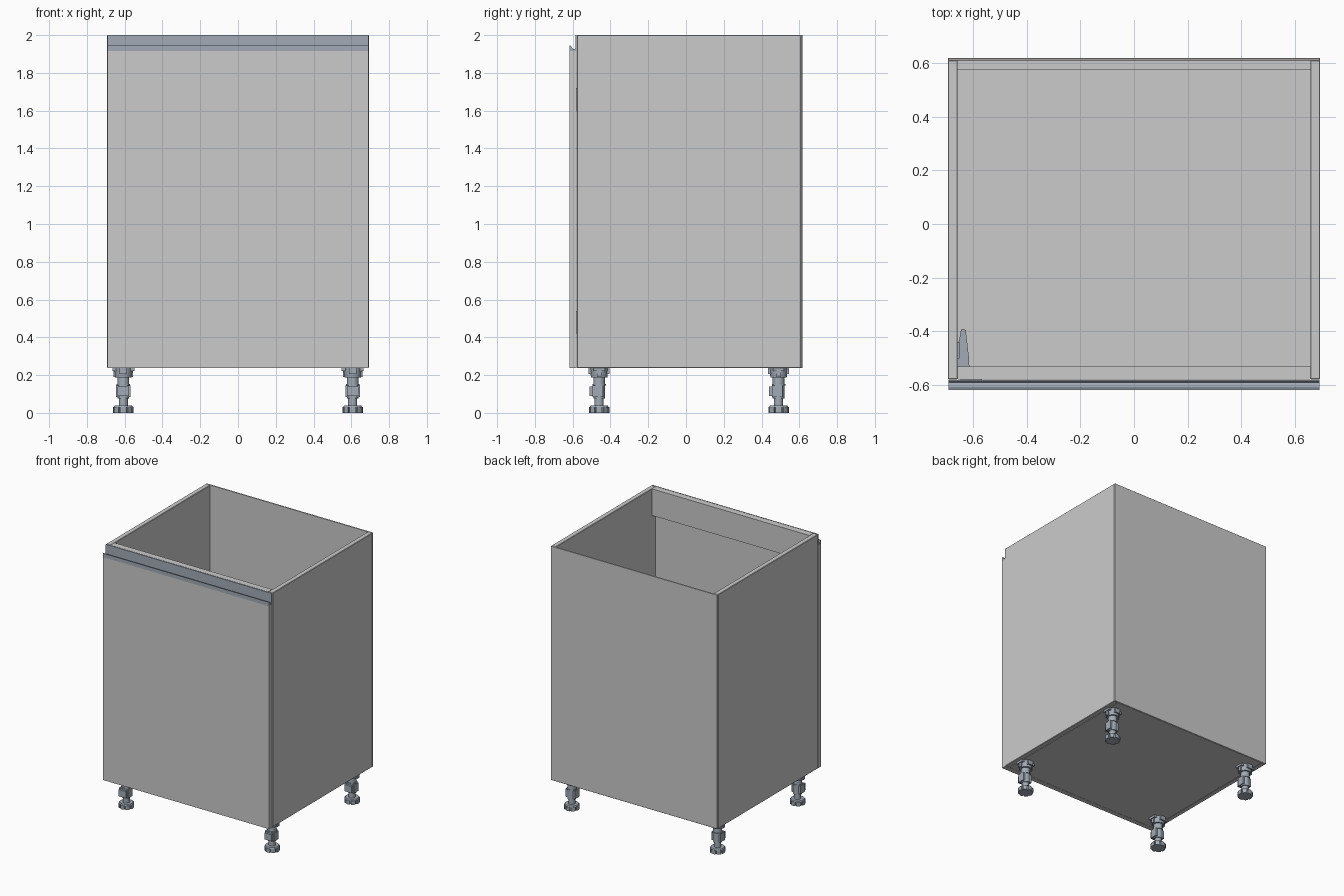
import bpy, bmesh, math
from mathutils import Matrix

if "Cube" in bpy.data.objects:
    bpy.data.objects.remove(bpy.data.objects["Cube"])

metal = bpy.data.materials.new("blue_grey_metal")
metal.diffuse_color = (0.36, 0.41, 0.47, 1)
metal.use_nodes = True
metal.node_tree.nodes["Principled BSDF"].inputs["Base Color"].default_value = metal.diffuse_color


def finish(name, bm, mat=None, smooth=False):
    bmesh.ops.recalc_face_normals(bm, faces=bm.faces)
    me = bpy.data.meshes.new(name)
    bm.to_mesh(me)
    bm.free()
    ob = bpy.data.objects.new(name, me)
    bpy.context.collection.objects.link(ob)
    if mat:
        me.materials.append(mat)
    if smooth:
        bpy.context.view_layer.objects.active = ob
        ob.select_set(True)
        bpy.ops.object.shade_smooth_by_angle(angle=math.radians(35))
        ob.select_set(False)
    return ob


def add_box(bm, x0, x1, y0, y1, z0, z1):
    m = Matrix.Translation(((x0 + x1) / 2, (y0 + y1) / 2, (z0 + z1) / 2))
    bmesh.ops.create_cube(bm, size=1, matrix=m @ Matrix.Diagonal((x1 - x0, y1 - y0, z1 - z0, 1)))


def box(name, *dims, mat=None, bevel=0):
    bm = bmesh.new()
    add_box(bm, *dims)
    if bevel:
        bmesh.ops.bevel(bm, geom=bm.edges[:], offset=bevel, segments=1, affect='EDGES')
    return finish(name, bm, mat)


def add_cyl(bm, r1, r2, z0, z1, n=24, x=0, y=0):
    bmesh.ops.create_cone(bm, cap_ends=True, segments=n, radius1=r1, radius2=r2, depth=z1 - z0,
                          matrix=Matrix.Translation((x, y, (z0 + z1) / 2)))


def add_prism(bm, pts, to3d, a, b):
    # extrude a 2D outline between two positions along the third axis
    f = bm.faces.new([bm.verts.new(to3d(p, a)) for p in pts])
    ext = bmesh.ops.extrude_face_region(bm, geom=[f])
    for v in ext['geom']:
        if isinstance(v, bmesh.types.BMVert):
            d = [to3d((0, 0), b)[i] - to3d((0, 0), a)[i] for i in range(3)]
            v.co.x += d[0]
            v.co.y += d[1]
            v.co.z += d[2]


W, T = 0.693, 0.037
BACK, FRONT = 0.617, -0.578
Z0, Z1 = 0.238, 2.0

# Carcass panels
box("left_side", -W, -W + T, FRONT, BACK - 0.008, Z0, Z1, bevel=0.003)
box("right_side", W - T, W, FRONT, BACK - 0.008, Z0, Z1, bevel=0.003)
box("bottom_panel", -W + T, W - T, FRONT, BACK - 0.008, Z0, Z0 + T)
box("back_panel", -W, W, BACK - 0.008, BACK, Z0, Z1, bevel=0.002)
box("front_top_rail", -W + T, W - T, FRONT, -0.531, 1.80, Z1)
box("back_lower_rail", -W + T, W - T, 0.573, BACK - 0.008, Z0 + T, Z0 + T + 0.19)

# Door and its recessed metal grip profile
box("door", -W + 0.002, W - 0.002, -0.617, FRONT - 0.002, Z0, 1.915)
grip = [(-0.58, 1.915), (-0.617, 1.915), (-0.617, 1.944), (-0.611, 1.944), (-0.605, 1.935),
        (-0.597, 1.926), (-0.590, 1.924), (-0.586, 1.929), (-0.586, 2.0), (-0.58, 2.0)]
bm = bmesh.new()
add_prism(bm, grip, lambda p, x: (x, p[0], p[1]), -W + 0.002, W - 0.002)
finish("grip_profile", bm, metal)

# Adjustable legs, all facing the front
for fy, cy in (("front", -0.46), ("back", 0.49)):
    for sx, cx in (("left", -0.607), ("right", 0.607)):
        bm = bmesh.new()
        # mounting socket with side flanges
        add_cyl(bm, 0.043, 0.050, 0.188, Z0, 24)
        add_box(bm, -0.058, 0.058, -0.030, 0.030, 0.222, Z0)
        add_box(bm, -0.052, 0.052, -0.012, 0.012, 0.190, 0.224)
        add_box(bm, -0.020, 0.020, -0.055, 0.055, 0.205, Z0)
        # stem, collar and plinth clip
        add_cyl(bm, 0.031, 0.031, 0.075, 0.19, 24)
        add_cyl(bm, 0.024, 0.024, 0.035, 0.08, 24)
        add_cyl(bm, 0.036, 0.036, 0.144, 0.152, 24)
        add_box(bm, -0.038, 0.038, -0.034, 0.020, 0.084, 0.146)
        add_box(bm, -0.030, 0.030, -0.050, -0.030, 0.090, 0.140)
        # slotted foot
        star = []
        for k in range(8):
            for off, r in ((-17, 0.053), (0, 0.054), (17, 0.053), (18, 0.044), (27, 0.044)):
                a = math.radians(k * 45 + off)
                star.append((r * math.cos(a), r * math.sin(a)))
        add_prism(bm, star, lambda p, z: (p[0], p[1], z), 0.0, 0.030)
        add_cyl(bm, 0.050, 0.046, 0.030, 0.038, 24)
        leg = finish(f"{fy}_{sx}_leg", bm, metal, smooth=True)
        leg.location = (cx, cy, 0)

# Concealed hinges on the left side
for label, z in (("upper", 1.66), ("lower", 0.48)):
    bm = bmesh.new()
    xi = -W + T
    arm = [(xi, -0.579), (xi + 0.045, -0.579), (xi + 0.042, -0.50), (xi + 0.030, -0.395),
           (xi + 0.022, -0.39), (xi + 0.012, -0.393), (xi + 0.006, -0.43), (xi, -0.45)]
    add_prism(bm, arm, lambda p, h: (p[0], p[1], h), z - 0.018, z + 0.018)
    add_box(bm, xi, xi + 0.007, -0.50, -0.44, z - 0.055, z + 0.055)
    add_box(bm, xi + 0.01, xi + 0.09, -0.581, -0.572, z - 0.06, z + 0.06)
    finish(f"{label}_hinge", bm, metal)
